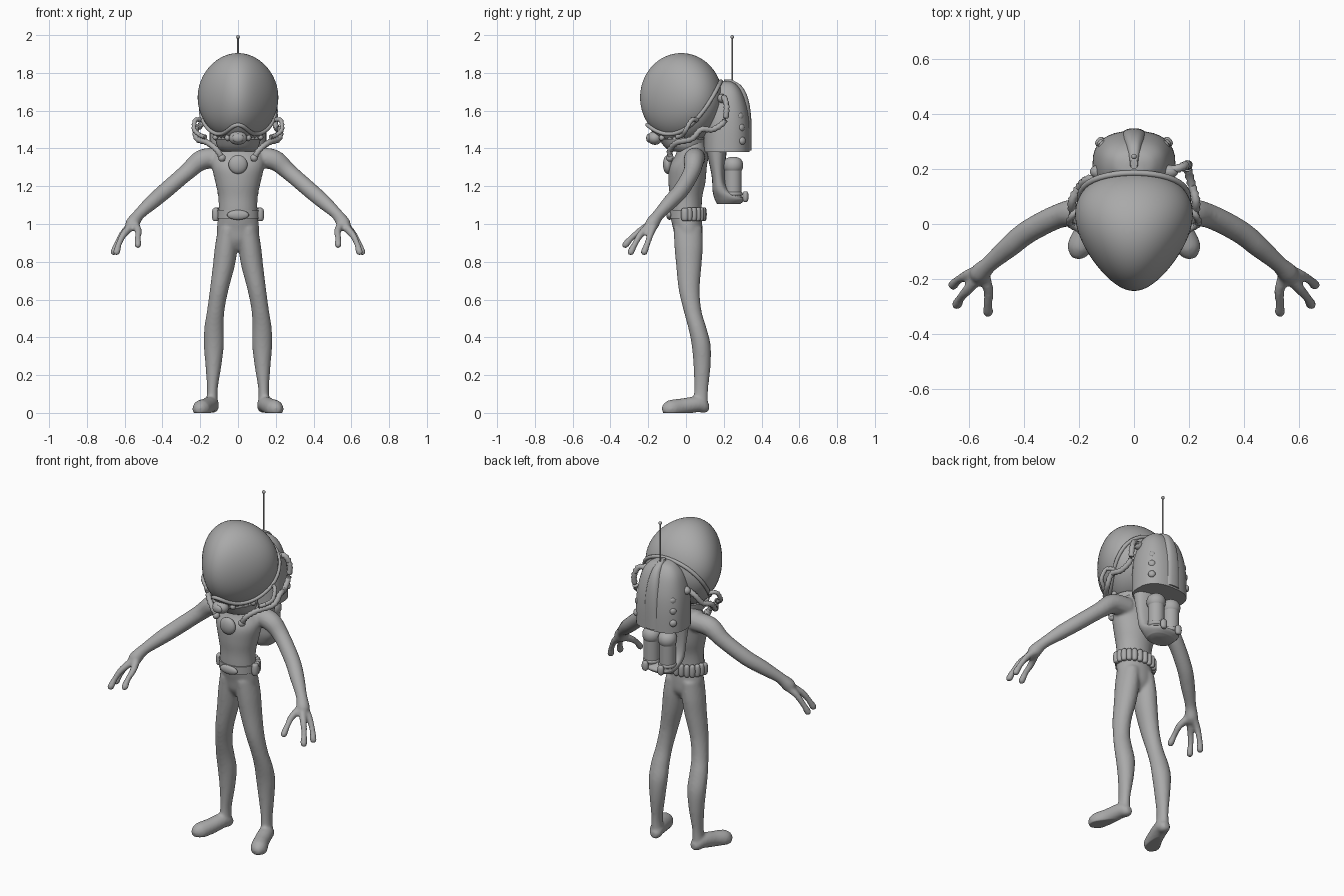
import bpy, bmesh, math
from mathutils import Vector, Euler

if "Cube" in bpy.data.objects:
    bpy.data.objects.remove(bpy.data.objects["Cube"])

grey = bpy.data.materials.new("suit grey")
grey.diffuse_color = (0.4, 0.4, 0.4, 1)
grey.use_nodes = True
grey.node_tree.nodes["Principled BSDF"].inputs["Base Color"].default_value = grey.diffuse_color


def make(name, verts, faces, smooth=True):
    me = bpy.data.meshes.new(name)
    me.from_pydata([tuple(v) for v in verts], [], faces)
    bm = bmesh.new()
    bm.from_mesh(me)
    bmesh.ops.recalc_face_normals(bm, faces=bm.faces)
    for f in bm.faces:
        f.smooth = smooth
    for e in bm.edges:
        if len(e.link_faces) == 2 and e.calc_face_angle(0) > 0.9:
            e.smooth = False
    bm.to_mesh(me)
    bm.free()
    me.materials.append(grey)
    ob = bpy.data.objects.new(name, me)
    bpy.context.collection.objects.link(ob)
    return ob


def spline(rows, sub):
    # Catmull-Rom through rows of equal length
    out = []
    for i in range(len(rows) - 1):
        p = [Vector(rows[min(max(k, 0), len(rows) - 1)]) for k in range(i - 1, i + 3)]
        for s in range(sub):
            t = s / sub
            out.append(0.5 * (2 * p[1] + (p[2] - p[0]) * t + (2 * p[0] - 5 * p[1] + 4 * p[2] - p[3]) * t * t
                              + (3 * p[1] - p[0] - 3 * p[2] + p[3]) * t ** 3))
    return out + [Vector(rows[-1])]


def skin(name, rings, closed=False):
    n, m = len(rings[0]), len(rings)
    verts = [v for r in rings for v in r]
    faces = [(i * n + j, i * n + (j + 1) % n, (i + 1) % m * n + (j + 1) % n, (i + 1) % m * n + j)
             for i in range(m if closed else m - 1) for j in range(n)]
    if not closed:
        faces += [tuple(range(n)), tuple(range((m - 1) * n, m * n))]
    return make(name, verts, faces)


def loft(name, rows, power=1.0, sub=5, n=32):
    # horizontal rings: x, y, z, half width, half depth
    rings = []
    for r in spline(rows, sub):
        ring = []
        for j in range(n):
            c, s = math.cos(math.tau * j / n), math.sin(math.tau * j / n)
            ring.append((r[0] + r[3] * math.copysign(abs(c) ** power, c),
                         r[1] + r[4] * math.copysign(abs(s) ** power, s), r[2]))
        rings.append(ring)
    return skin(name, rings)


def tube(name, rows, sub=5, n=14, rib=0.0, closed=False):
    # round rings across a path: x, y, z, radius
    rows = [Vector(r) for r in rows] if closed else spline(rows, sub)
    m, rings = len(rows), []
    for i, r in enumerate(rows):
        a = rows[(i - 1) % m] if closed else rows[max(i - 1, 0)]
        b = rows[(i + 1) % m] if closed else rows[min(i + 1, m - 1)]
        t = (Vector(b[:3]) - Vector(a[:3])).normalized()
        up = Vector((0, 0, 1)) if abs(t.z) < 0.95 else Vector((0, 1, 0))
        u = t.cross(up).normalized()
        w = t.cross(u)
        rad = r[3] * (1 + rib * (i % 2))
        rings.append([Vector(r[:3]) + rad * (u * math.cos(math.tau * j / n) + w * math.sin(math.tau * j / n))
                      for j in range(n)])
    return skin(name, rings, closed)


def ball(name, loc, size, rot=(0, 0, 0), flat=1.0):
    # ellipsoid; flat < 1 makes it boxier (capsule-like)
    n, m, e, rings = 24, 14, Euler(rot), []
    for i in range(m + 1):
        ph = math.pi * (0.01 + 0.98 * i / m)
        s, c = math.sin(ph) ** flat, math.cos(ph)
        rings.append([Vector(loc) + e.to_matrix() @ Vector((size[0] * s * math.cos(math.tau * j / n),
                      size[1] * s * math.sin(math.tau * j / n), size[2] * c)) for j in range(n)])
    return skin(name, rings)


def egg(th, ph, s=1.0):
    # helmet surface, narrower toward the face; ph runs from bottom to top
    u, v, w = math.sin(ph) * math.cos(th), math.sin(ph) * math.sin(th), -math.cos(ph)
    return Vector((0.208 * s * u * (0.98 + 0.32 * v), -0.025 + 0.218 * s * v, 1.67 + 0.235 * s * w))


# body: torso, legs, feet, arms and hands fused into one skin
parts = [loft("torso", [(0, .014, .86, .05, .035), (0, .014, .91, .10, .068), (0, .01, .97, .112, .077),
                        (0, 0, 1.05, .104, .084), (0, 0, 1.14, .104, .086), (0, .005, 1.22, .12, .098),
                        (0, .01, 1.30, .138, .1), (0, .03, 1.36, .14, .088), (0, .03, 1.41, .105, .075),
                        (0, .02, 1.47, .08, .07)])]
for s in (-1, 1):
    parts.append(loft("leg", [(s * x, y, z, a, b) for x, y, z, a, b in (
        (.138, .075, .04, .034, .042), (.136, .08, .12, .028, .037), (.13, .085, .25, .042, .045),
        (.128, .08, .36, .053, .05), (.127, .06, .45, .051, .048), (.118, .035, .54, .046, .047),
        (.1, .017, .65, .049, .055), (.075, .015, .78, .058, .067), (.062, .014, .88, .06, .075),
        (.05, .01, .98, .055, .076))]))
    for nm, path in (
            ("foot", ((.131, .122, .03, .018), (.134, .1, .032, .034), (.145, .06, .045, .042), (.17, -.02, .033, .044),
                      (.195, -.08, .022, .047), (.203, -.11, .018, .034), (.205, -.126, .015, .015))),
            ("arm", ((.09, .05, 1.35, .055), (.19, .042, 1.34, .055), (.27, .03, 1.275, .045), (.38, -.025, 1.18, .043),
                     (.45, -.08, 1.12, .04), (.525, -.145, 1.05, .031), (.56, -.18, 1.0, .037), (.575, -.195, .97, .02))),
            ("finger", ((.555, -.165, 1.0, .024), (.605, -.185, .955, .019), (.64, -.205, .895, .016),
                        (.657, -.222, .85, .019), (.66, -.227, .835, .009))),
            ("finger", ((.555, -.185, 1.0, .024), (.605, -.24, .945, .019), (.63, -.27, .895, .016),
                        (.643, -.293, .85, .019), (.645, -.298, .835, .009))),
            ("thumb", ((.55, -.18, 1.0, .025), (.528, -.24, .965, .019), (.53, -.29, .925, .016),
                       (.53, -.32, .89, .019), (.53, -.328, .873, .009)))):
        parts.append(tube(nm, [(s * x, y, z, r) for x, y, z, r in path]))
bm = bmesh.new()
for p in parts:
    bm.from_mesh(p.data)
    bpy.data.objects.remove(p)
me = bpy.data.meshes.new("body")
bm.to_mesh(me)
bm.free()
body = bpy.data.objects.new("body", me)
bpy.context.collection.objects.link(body)
rm = body.modifiers.new("fuse", 'REMESH')
rm.mode, rm.voxel_size, rm.use_smooth_shade = 'VOXEL', 0.008, True
sm = body.modifiers.new("soften", 'SMOOTH')
sm.factor, sm.iterations = 0.5, 6
body.data = bpy.data.meshes.new_from_object(body.evaluated_get(bpy.context.evaluated_depsgraph_get()))
body.modifiers.clear()
for v in body.data.vertices:  # flat soles
    v.co.z = max(v.co.z, 0)
for p in body.data.polygons:
    p.use_smooth = True
body.data.materials.clear()
body.data.materials.append(grey)

# helmet dome, and the hood that cups it below a sagging edge
N = 64
skin("helmet", [[egg(math.tau * j / N, math.pi * (.004 + .992 * i / 32)) for j in range(N)] for i in range(33)])
edge = []
for j in range(N):
    lo, hi = 0.02, 3.1
    for _ in range(30):
        mid = (lo + hi) / 2
        p = egg(math.tau * j / N, mid, 1.03)
        lo, hi = (mid, hi) if p.z < 1.476 + 3.7 * (p.y + .09) ** 2 else (lo, mid)
    edge.append(lo)
skin("hood", [[egg(math.tau * j / N, .02 + (edge[j] - .02) * i / 14, 1.03 + .03 * math.sin(math.pi * i / 14))
               for j in range(N)] for i in range(15)])
tube("hood_rim", [(*egg(math.tau * j / N, edge[j], 1.03), .011) for j in range(N)], closed=True, n=10)
loft("neck_collar", [(0, 0, 1.385, .09, .085), (0, -.01, 1.41, .11, .105), (0, -.02, 1.45, .12, .125)])

# chin valve and chest disc
ball("chin_valve", (0, -.165, 1.455), (.048, .04, .036))
ball("chin_valve_cap", (0, -.197, 1.455), (.03, .014, .023))
ball("chest_disc", (0, -.097, 1.315), (.05, .025, .05))

# backpack
loft("backpack", [(0, .2, 1.757, .03, .03), (0, .215, 1.74, .075, .05), (0, .215, 1.69, .115, .085),
                  (0, .212, 1.6, .14, .115), (0, .215, 1.5, .15, .122), (0, .215, 1.38, .15, .122)], .8)
loft("backpack_ridge", [(0, .22, 1.765, .012, .02), (0, .25, 1.73, .025, .045), (0, .27, 1.66, .04, .06),
                        (0, .28, 1.55, .05, .066), (0, .28, 1.39, .055, .066)], .7)
loft("lower_shell", [(0, .16, 1.42, .13, .06), (0, .17, 1.26, .115, .035), (0, .185, 1.18, .11, .045),
                     (0, .23, 1.135, .1, .08), (0, .225, 1.105, .075, .06)], .8)
tube("antenna", [(0, .245, 1.73, .005), (0, .245, 1.99, .004)], n=8)
ball("antenna_base", (0, .245, 1.748), (.014, .014, .014))
ball("antenna_tip", (0, .245, 1.99), (.01, .01, .01))

for s in (-1, 1):
    # gas tanks and nozzles
    x = s * .052
    loft("tank", [(x, .25, 1.14, .045, .045), (x, .25, 1.29, .045, .045)], sub=1)
    ball("tank_dome", (x, .25, 1.31), (.053, .053, .045), flat=.7)
    ball("tank_foot", (x, .25, 1.16), (.05, .05, .018), flat=.5)
    ball("nozzle", (x, .315, 1.145), (.02, .016, .028), flat=.5)
    for k, z in enumerate((1.57, 1.51, 1.44)):
        ball("pack_button", (s * (.112 + .006 * k), .287 + .006 * k, z), (.02, .014, .02), (0, 0, -s * .8))
    # breathing hoses from pack round to the chest
    hose = [(.15, .14, 1.53), (.2, .13, 1.52), (.225, .08, 1.5), (.215, .03, 1.45), (.16, -.05, 1.43),
            (.11, -.085, 1.39), (.085, -.08, 1.345)]
    if s > 0:
        hose = [(.12, .19, 1.665), (.17, .205, 1.665), (.195, .215, 1.61), (.195, .2, 1.54), (.21, .14, 1.5)] + hose[2:]
    else:
        hose = [(.12, .17, 1.6), (.17, .16, 1.57)] + hose[1:]
    tube("hose", [(s * a, b, c, .013) for a, b, c in hose], sub=6, n=12, rib=.3)
    tube("upper_hose", [(s * a, b, c, .01) for a, b, c in (
        (.19, .06, 1.55), (.225, .03, 1.55), (.232, .0, 1.5), (.2, -.02, 1.47), (.17, -.05, 1.46))],
         sub=6, n=12, rib=.3)
    ball("hose_socket", (s * .085, -.085, 1.35), (.02, .02, .02))
    ball("hose_plug", (s * .13, .19, 1.665 if s > 0 else 1.6), (.03, .024, .024))
    # studs along the hood
    for a in (-.95, -.62, -.3, 0.0):
        j = round((a - 0 if s > 0 else math.pi - a) / math.tau * N) % N
        p = egg(math.tau * j / N, edge[j] - .17, 1.07)
        ball("hood_stud", p, (.016, .016, .016))
    # front belt pouches
    ball("belt_pouch", (s * .118, -.005, 1.05), (.02, .022, .034), flat=.35)

# belt with buckle and a row of capsules round the back
loft("belt", [(0, 0, 1.03, .111, .09), (0, 0, 1.075, .111, .09)], sub=1)
ball("belt_buckle", (0, -.088, 1.048), (.058, .016, .026))
for k in range(11):
    a = math.pi * (.06 + .88 * k / 10)
    ball("belt_capsule", (.117 * math.cos(a), .093 * math.sin(a), 1.052), (.017, .017, .036), flat=.4)
